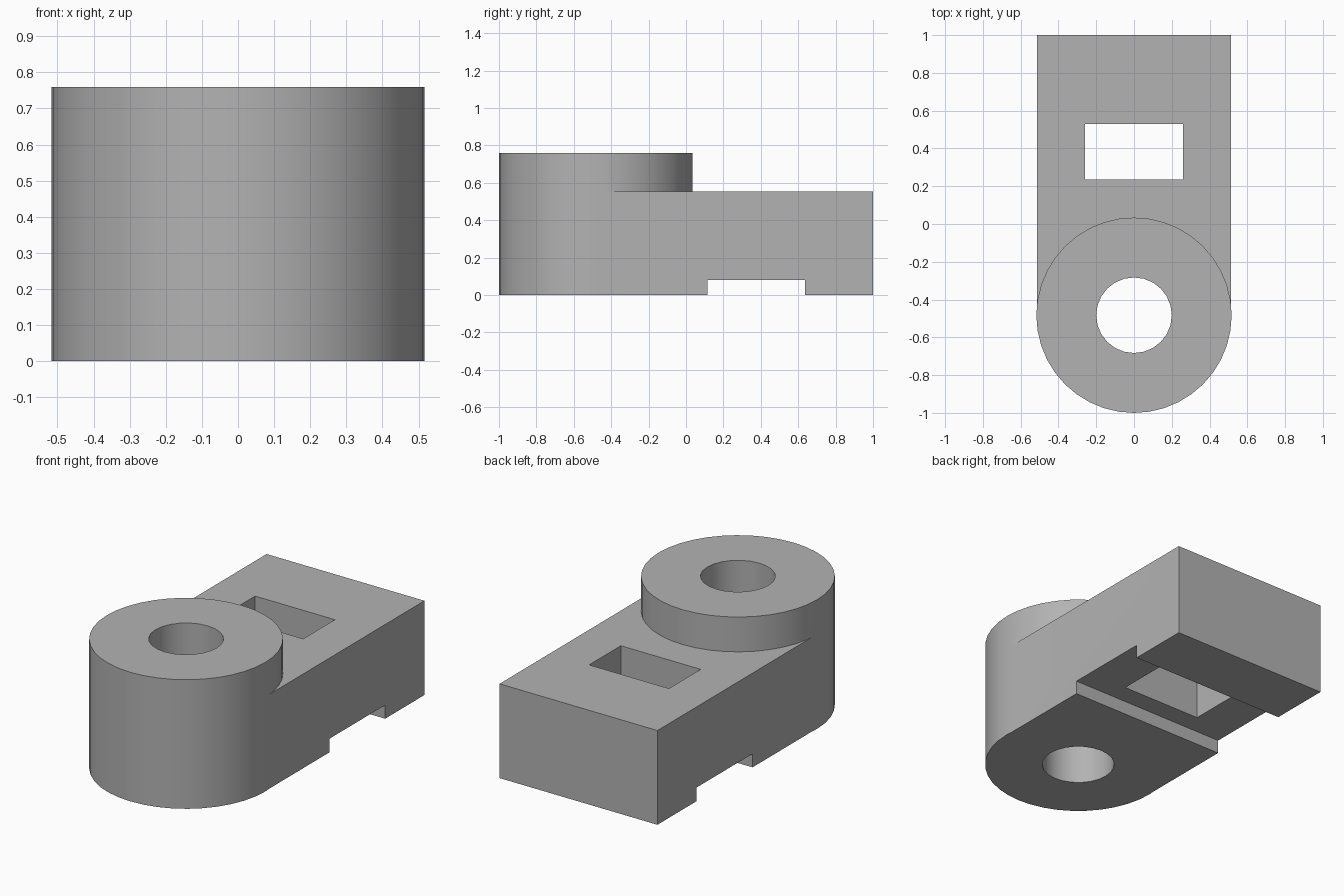
import bpy

if "Cube" in bpy.data.objects:
    bpy.data.objects.remove(bpy.data.objects["Cube"])

R, CY = 0.517, -0.483          # boss radius and centre
TOP, DECK = 0.76, 0.555        # boss top and arm top

grey = bpy.data.materials.new("plain grey")
grey.diffuse_color = (0.45, 0.45, 0.45, 1)
grey.use_nodes = True
grey.node_tree.nodes["Principled BSDF"].inputs["Base Color"].default_value = grey.diffuse_color


def box(name, x, y0, y1, z0, z1):
    bpy.ops.mesh.primitive_cube_add(size=1, location=(0, (y0 + y1) / 2, (z0 + z1) / 2))
    ob = bpy.context.object
    ob.name = name
    ob.scale = (2 * x, y1 - y0, z1 - z0)
    bpy.ops.object.transform_apply(location=True, rotation=True, scale=True)
    return ob


def cylinder(name, r, z0, z1, sides):
    bpy.ops.mesh.primitive_cylinder_add(vertices=sides, radius=r, depth=z1 - z0,
                                        location=(0, CY, (z0 + z1) / 2))
    ob = bpy.context.object
    ob.name = name
    bpy.ops.object.transform_apply(location=True, rotation=True, scale=True)
    return ob


def combine(target, tool, operation):
    mod = target.modifiers.new(tool.name, 'BOOLEAN')
    mod.operation, mod.solver, mod.object = operation, 'EXACT', tool
    bpy.context.view_layer.objects.active = target
    bpy.ops.object.modifier_apply(modifier=mod.name)
    bpy.data.objects.remove(tool, do_unlink=True)


# Round boss joined to the rectangular arm
bracket = cylinder("bracket", R, 0, TOP, 40)
combine(bracket, box("arm", R - 0.003, CY, 1, 0, DECK), 'UNION')

# Round bore, rectangular window and the groove across the underside
combine(bracket, cylinder("bore", 0.2, -0.2, 1, 24), 'DIFFERENCE')
combine(bracket, box("window", 0.26, 0.235, 0.53, -0.2, 1), 'DIFFERENCE')
combine(bracket, box("groove", 0.8, 0.115, 0.635, -0.2, 0.08), 'DIFFERENCE')

# Colour and smooth curved walls
bracket.data.materials.clear()
bracket.data.materials.append(grey)
for p in bracket.data.polygons:
    p.material_index = 0
bpy.ops.object.select_all(action='DESELECT')
bracket.select_set(True)
bpy.context.view_layer.objects.active = bracket
bpy.ops.object.shade_smooth_by_angle(angle=0.52)
